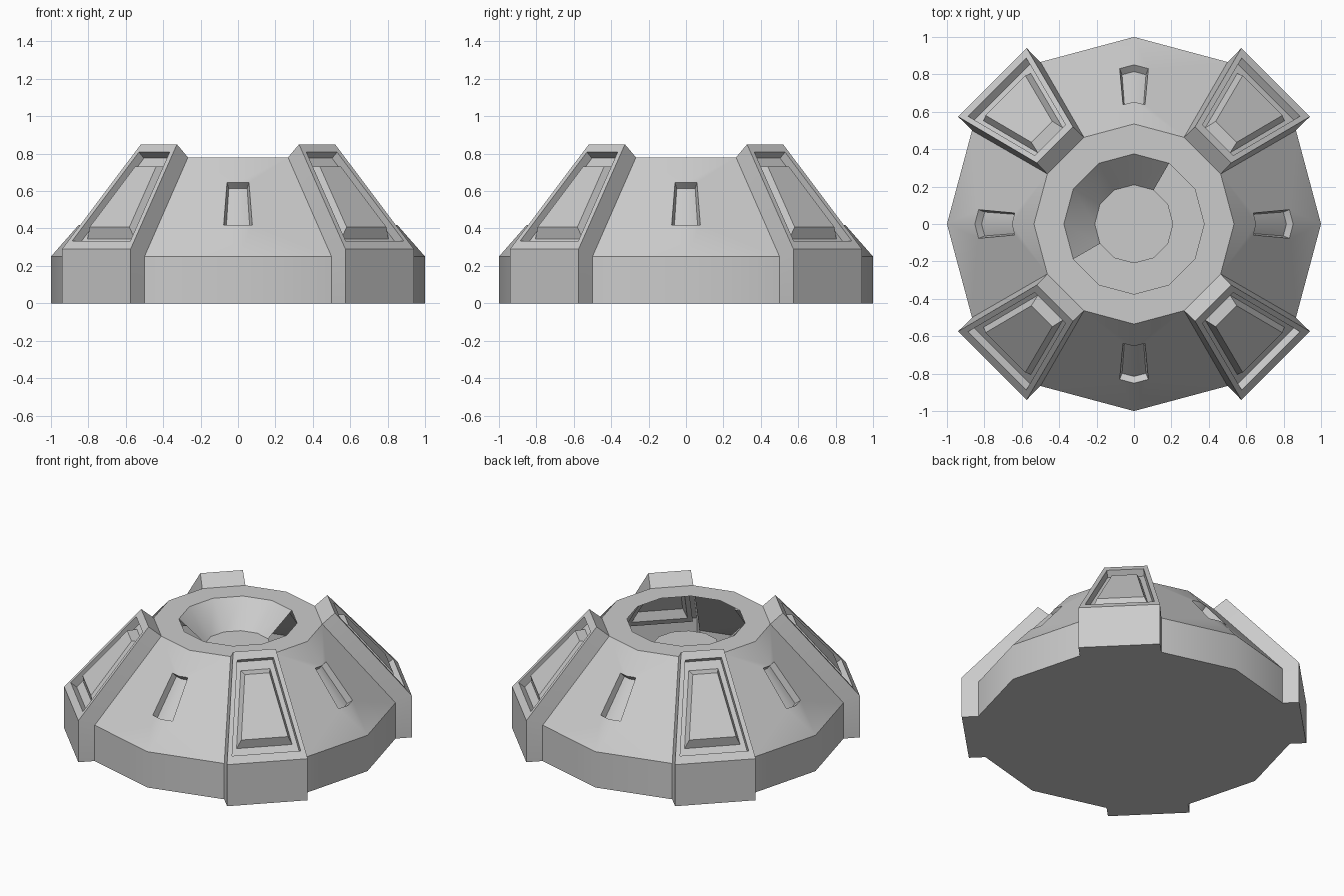
import bpy, bmesh
from math import radians, sin, cos
from mathutils import Vector

if "Cube" in bpy.data.objects:
    bpy.data.objects.remove(bpy.data.objects["Cube"])

BASE_R, RIM_R, RIM_Z, TOP_Z = 1.0, 0.535, 0.25, 0.78
HOLE_R, FLOOR_R, FLOOR_Z = 0.375, 0.21, 0.615
bm = bmesh.new()


def P(r, deg, z):
    return Vector((r * cos(radians(deg)), r * sin(radians(deg)), z))


def face(*pts):
    bm.faces.new([bm.verts.new(p) for p in pts])


def bridge(a, b, closed=True):
    n = len(a)
    for i in range(n if closed else n - 1):
        j = (i + 1) % n
        face(a[i], a[j], b[j], b[i])


def hull_half(mid, side):
    """Half of a hull bay, from its centre crease to its side, with half a window pit."""
    b1, t1 = P(BASE_R, mid, RIM_Z), P(RIM_R, mid, TOP_Z)
    b0, t0 = P(BASE_R, side, RIM_Z), P(RIM_R, side, TOP_Z)
    inward = -0.045 * P(0.752, mid, 0.66)

    def on(s, f):
        return b1.lerp(t1, s).lerp(b0.lerp(t0, s), f)

    face(P(BASE_R, side, 0), P(BASE_R, mid, 0), b1, b0)
    loop = [on(0.32, 0), on(0.32, 0.18), on(0.745, 0.18), on(0.745, 0)]
    bridge([b1, b0, t0, t1], loop, closed=False)
    pit = [p + inward for p in (on(0.325, 0), on(0.325, 0.15), on(0.74, 0.15), on(0.74, 0))]
    bridge(loop, pit, closed=False)
    face(*pit)


def buttress(deg):
    """Thickened hull facet with a framed, raised panel; returns its ground corners."""
    d, t = P(1, deg, 0), P(1, deg + 90, 0)

    def pt(r, w, z):
        return d * r + t * w + Vector((0, 0, z))

    n = d * 0.763 + Vector((0, 0, 0.646))
    outer = {}
    for s in (-1, 1):
        a = deg + 15 * s
        g, m, u = P(BASE_R, a, 0), P(BASE_R, a, RIM_Z), P(RIM_R, a, TOP_Z)
        o = [pt(1.071, 0.259 * s, 0), pt(1.071, 0.259 * s, 0.29), pt(0.598, 0.1365 * s, 0.85)]
        bridge([g, m, u], o, closed=False)
        outer[s] = o + [u]
    lo, hi = outer[-1], outer[1]
    face(lo[0], hi[0], hi[1], lo[1])
    face(lo[2], hi[2], hi[3], lo[3])
    rim = [lo[1], hi[1], hi[2], lo[2]]
    c = sum(rim, Vector()) / 4
    # frame, recess wall, recess floor, raised panel
    prev = rim
    for k, depth in ((0.85, 0), (0.85, 0.05), (0.69, 0.05), (0.58, 0)):
        cur = [c + (p - c) * k - n * depth for p in rim]
        bridge(prev, cur)
        prev = cur
    face(*prev)
    return [lo[0], hi[0]]


# four bays and four corner buttresses
ground = []
for q in range(4):
    a = q * 90
    hull_half(a, a - 30)
    hull_half(a, a + 30)
    corners = buttress(a + 45)
    ground += [P(BASE_R, a, 0), P(BASE_R, a + 30, 0), *corners, P(BASE_R, a + 60, 0)]
face(*ground)

# top ring, sunken disc and the partial sloping wall between them
def ring(r, z):
    return [P(r, i * 30, z) for i in range(12)]

hole, disc = ring(HOLE_R, TOP_Z), ring(FLOOR_R, FLOOR_Z)
bridge(ring(RIM_R, TOP_Z), hole)
bridge(hole[2:8], disc[2:8], closed=False)
face(*disc)

bmesh.ops.remove_doubles(bm, verts=bm.verts, dist=0.0005)
bmesh.ops.recalc_face_normals(bm, faces=bm.faces)
mesh = bpy.data.meshes.new("bunker_hull")
bm.to_mesh(mesh)
bm.free()
obj = bpy.data.objects.new("bunker_hull", mesh)
bpy.context.collection.objects.link(obj)
bpy.context.view_layer.objects.active = obj
obj.select_set(True)
bpy.ops.object.shade_smooth_by_angle(angle=radians(31))
